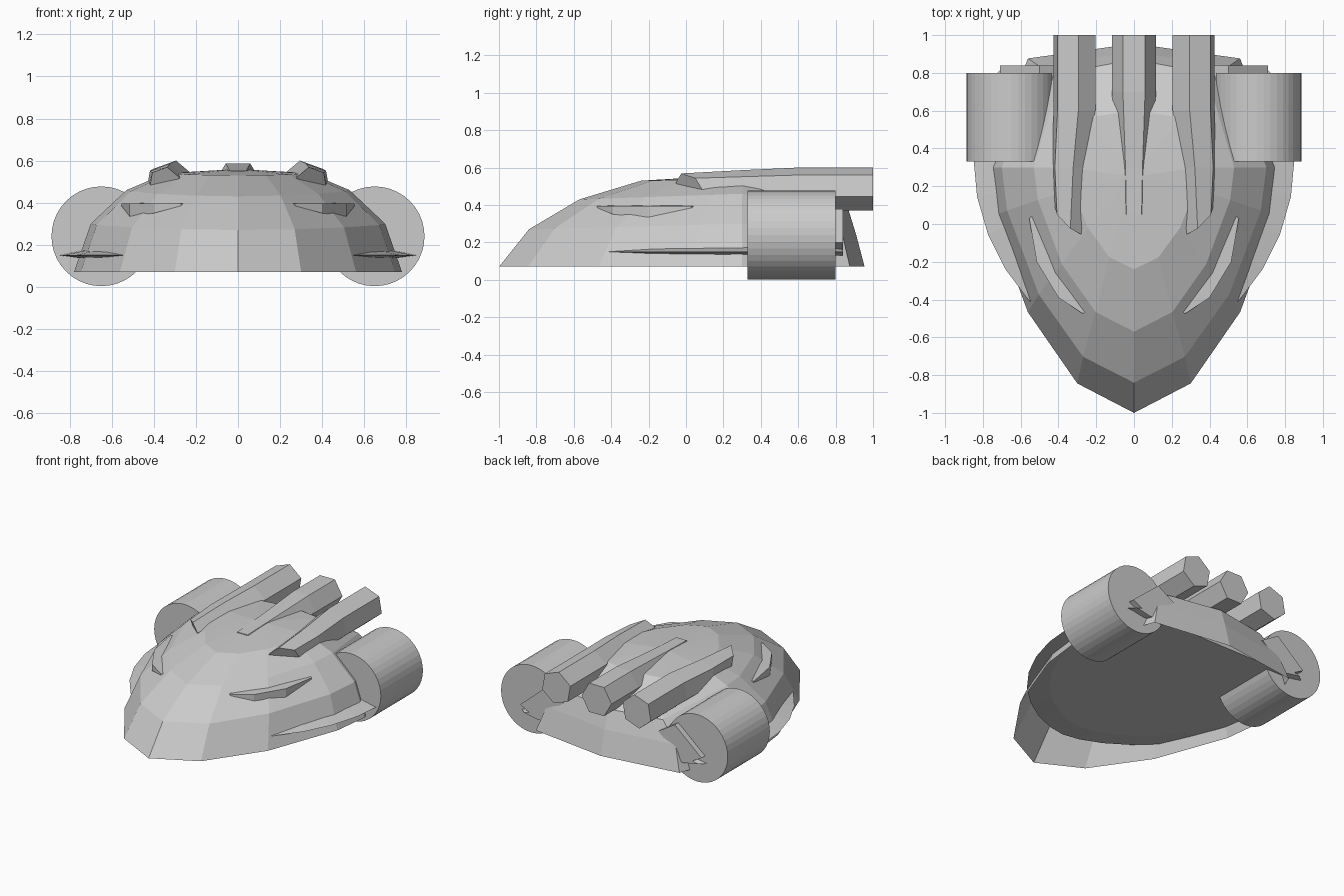
import bpy
import bmesh
from math import cos, sin, pi, radians

if "Cube" in bpy.data.objects:
    bpy.data.objects.remove(bpy.data.objects["Cube"])


def make(name, verts, faces):
    me = bpy.data.meshes.new(name)
    me.from_pydata(verts, [], faces)
    me.update()
    ob = bpy.data.objects.new(name, me)
    bpy.context.collection.objects.link(ob)
    return ob


def loft(name, rings):
    """Skin closed rings of equal length and cap both ends."""
    n = len(rings[0])
    verts = [v for r in rings for v in r]
    faces = []
    for i in range(len(rings) - 1):
        for j in range(n):
            k = (j + 1) % n
            faces.append((i*n + j, i*n + k, (i+1)*n + k, (i+1)*n + j))
    faces.append(tuple(reversed(range(n))))
    faces.append(tuple(range(len(verts) - n, len(verts))))
    return make(name, verts, faces)


# Hull: open-bottomed faceted dome, pointed nose, steep rear
MID = 0.3
FRONT = [(0, 0), (.385, .12), (.72, .41), (.96, .8), (1, 1)]


def hull_ring(nose, width, z_front, z_side, rear, z_rear):
    half = [(fx*width, nose + fy*(MID - nose), z_front + (z_side - z_front)*fy)
            for fx, fy in FRONT]
    half += [(.72*width, MID + .88*(rear - MID), z_rear), (0, rear, z_rear)]
    return half + [(-x, y, z) for x, y, z in half[-2:0:-1]]


rings = [hull_ring(*a) for a in [
    (-1, .78, .07, .07, .955, .07), (-.84, .7, .27, .3, .91, .24),
    (-.57, .53, .43, .46, .87, .37), (-.24, .34, .53, .54, .6, .53)]]
n = len(rings[0])
verts = [v for r in rings for v in r] + [(0, .25, .56)]
faces = [(i*n + j, i*n + (j+1) % n, (i+1)*n + (j+1) % n, (i+1)*n + j)
         for i in range(3) for j in range(n)]
faces += [(3*n + j, 3*n + (j+1) % n, 4*n) for j in range(n)]
make("hull", verts, faces)


# Floor plate: thin lens that emerges from the hull sides as low fins
def plate_ring(scale, z):
    ring = []
    for i in range(32):
        c, s = cos(2*pi*i/32), sin(2*pi*i/32)
        x = .85*scale*abs(c)**1.2*(1 if c > 0 else -1)
        if s > .46:  # straight rear edge
            x = max(-.71, min(.71, x))
        ring.append((x, min(.84, .35 + 1.06*scale*s), z))
    return ring


loft("floor_plate", [plate_ring(.84, .13), plate_ring(1, .15), plate_ring(.84, .178)])


# Hexagonal exhaust pipes lying along the top
def pipe(name, stations, turn, side=1, skew=0):
    rings = []
    for s, (x, y, z, r) in enumerate(stations):
        ring = []
        for i in range(6):
            a = radians(turn) + i*pi/3
            dx, dz = r*cos(a), r*sin(a)
            dy = skew*(dx - dz*.5) if s == len(stations) - 1 else 0
            ring.append((side*(x + dx), y + dy, z + dz))
        rings.append(ring)
    loft(name, rings)


pipe("centre_pipe", [(0, 1, .485, .117), (0, .7, .485, .117),
                     (0, .3, .485, .09), (0, .05, .483, .08)], 0)

for side, label in ((1, "right"), (-1, "left")):
    pipe(label + "_pipe", [(.315, 1, .485, .117), (.315, .6, .485, .117),
                           (.34, .3, .485, .103), (.35, .02, .495, .075)], -20, side, .9)

    # Engine drum
    bpy.ops.mesh.primitive_cylinder_add(
        vertices=40, radius=.237, depth=.47,
        location=(side*.65, .565, .24), rotation=(pi/2, 0, 0))
    bpy.context.object.name = label + "_engine"

    # Slanted strut joining the engine to the hull
    quad = [(.71, .2), (.5, .38), (.37, .3), (.58, .13)]
    loft(label + "_strut", [[(side*x, y, z) for x, z in quad] for y in (.6, .84)])

    # Upper crescent fin on the hull flank
    outer = [(.27, -.475), (.4, -.39), (.515, -.2), (.555, .03)]
    top = [(side*x, y, .395) for x, y in outer]
    inner = [(side*(x - .12), y + .1, .4) for x, y in outer]
    low = [(side*x, y, z) for (x, y), z in zip(outer, (.385, .35, .335, .385))]
    loft(label + "_flank_fin", [list(t) for t in zip(top, inner, low)])

# Consistent outward normals
for ob in bpy.context.collection.objects:
    bm = bmesh.new()
    bm.from_mesh(ob.data)
    bmesh.ops.recalc_face_normals(bm, faces=bm.faces)
    bm.to_mesh(ob.data)
    bm.free()
